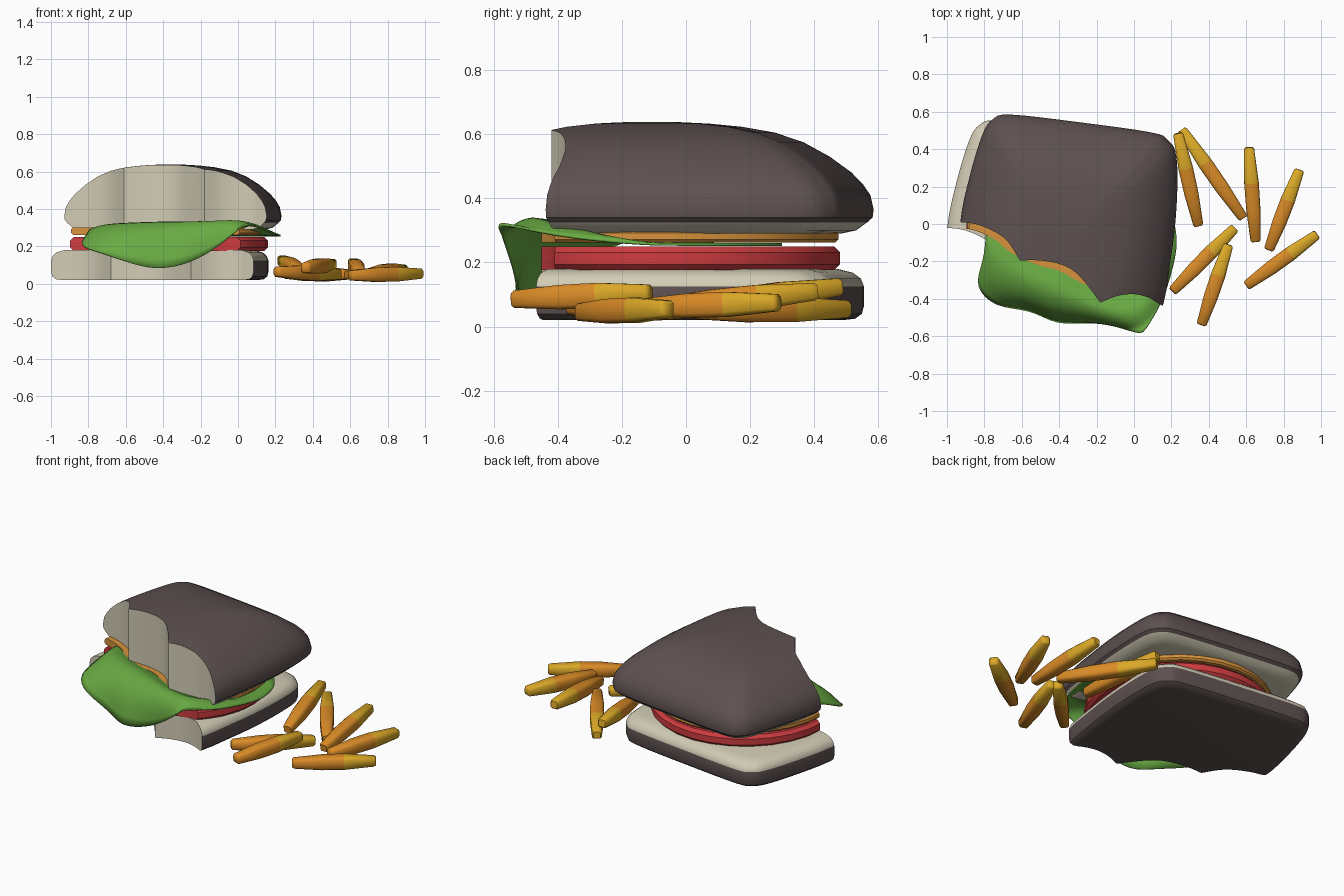
import bpy, bmesh, math
from mathutils import Vector

if "Cube" in bpy.data.objects:
    bpy.data.objects.remove(bpy.data.objects["Cube"])


def material(name, rgb):
    m = bpy.data.materials.new(name)
    m.diffuse_color = (*rgb, 1)
    m.use_nodes = True
    m.node_tree.nodes["Principled BSDF"].inputs["Base Color"].default_value = m.diffuse_color
    return m


CRUST = material("dark_crust", (0.11, 0.08, 0.08))
CRUMB = material("pale_crumb", (0.64, 0.60, 0.46))
GREEN = material("lettuce_green", (0.14, 0.40, 0.055))
RED = material("tomato_red", (0.62, 0.045, 0.05))
CHEESE = material("cheese_orange", (0.68, 0.29, 0.045))
FRY = material("fry_orange", (0.70, 0.26, 0.02))
TIP = material("fry_yellow", (0.70, 0.39, 0.02))


def make(name, verts, faces, mats):
    me = bpy.data.meshes.new(name)
    me.from_pydata([tuple(v) for v in verts], [], faces)
    bm = bmesh.new()
    bm.from_mesh(me)
    bmesh.ops.recalc_face_normals(bm, faces=bm.faces)
    bm.to_mesh(me)
    bm.free()
    for m in mats:
        me.materials.append(m)
    ob = bpy.data.objects.new(name, me)
    bpy.context.collection.objects.link(ob)
    return ob


def activate(ob):
    bpy.ops.object.select_all(action='DESELECT')
    ob.select_set(True)
    bpy.context.view_layer.objects.active = ob


def smooth(ob, deg=35):
    activate(ob)
    bpy.ops.object.shade_smooth_by_angle(angle=math.radians(deg))


def loft(name, rings, mats):
    n = len(rings[0])
    verts = [v for r in rings for v in r]
    faces = [(k * n + i, k * n + (i + 1) % n, (k + 1) * n + (i + 1) % n, (k + 1) * n + i)
             for k in range(len(rings) - 1) for i in range(n)]
    faces += [tuple(range(n))[::-1], tuple(range(len(verts) - n, len(verts)))]
    return make(name, verts, faces, mats)


def spline(pts, closed=True, n=4):
    """Catmull-Rom through 2D points."""
    p = [Vector(q) for q in pts]
    m, out = len(p), []
    for i in range(m if closed else m - 1):
        if closed:
            a, b, c, d = (p[(i + k) % m] for k in (-1, 0, 1, 2))
        else:
            a, b, c, d = (p[min(max(i + k, 0), m - 1)] for k in (-1, 0, 1, 2))
        for s in range(n):
            t = s / n
            out.append(0.5 * (2 * b + (c - a) * t + (2 * a - 5 * b + 4 * c - d) * t * t
                              + (3 * b - a - 3 * c + d) * t ** 3))
    return out


# Three scalloped bites, meeting in forward-pointing cusps
SCALLOPS = [
    [(-1.15, 0.03), (-0.93, 0.01), (-0.83, -0.005), (-0.73, -0.05), (-0.67, -0.10), (-0.61, -0.195)],
    [(-0.61, -0.195), (-0.50, -0.195), (-0.38, -0.22), (-0.29, -0.28), (-0.18, -0.42)],
    [(-0.18, -0.42), (-0.09, -0.385), (0.0, -0.375), (0.08, -0.395), (0.14, -0.43), (0.4, -0.58)]]


def bite(ob, dx=0.0, dy=0.0):
    line = [v for s in SCALLOPS for v in spline(s, False)] + [Vector((0.4, -0.58))]
    line += [Vector((0.4, -1.4)), Vector((-1.15, -1.4))]
    cutter = loft("bite_cutter", [[(v.x + dx, v.y + dy, z) for v in line] for z in (-0.2, 1.0)],
                  list(ob.data.materials))
    cutter.hide_render = True
    for f in cutter.data.polygons:
        f.material_index = len(ob.data.materials) - 1
    mod = ob.modifiers.new("bite", 'BOOLEAN')
    mod.operation, mod.solver, mod.object = 'DIFFERENCE', 'EXACT', cutter
    activate(ob)
    bpy.ops.object.modifier_apply(modifier=mod.name)
    bpy.data.objects.remove(cutter)


# Bun halves: one outline, lofted by (scale, height)
OUTLINE = spline([(-0.93, 0.0), (-0.88, 0.25), (-0.81, 0.48), (-0.755, 0.56), (-0.66, 0.585),
                  (-0.3, 0.545), (0.09, 0.49), (0.18, 0.45), (0.227, 0.36), (0.228, 0.1),
                  (0.195, -0.2), (0.13, -0.5), (-0.1, -0.85), (-0.8, -0.8), (-0.95, -0.4)])
CENTRE = Vector((-0.36, -0.1))


def bun(name, levels, is_crumb, dx=0.0, dy=0.0):
    rings = []
    for s, z in levels:
        ring = [CENTRE + (v - CENTRE) * s for v in OUTLINE]
        rings.append([(v.x + dx, v.y + dy, z) for v in ring])
    ob = loft(name, rings, [CRUST, CRUMB])
    for f in ob.data.polygons:
        f.material_index = int(is_crumb(f.center.z))
    bite(ob, dx, dy)
    smooth(ob)


bun("top_bun", [(0.85, 0.29), (0.92, 0.30), (0.97, 0.325), (0.995, 0.34), (1, 0.365), (0.985, 0.41),
                (0.95, 0.445), (0.9, 0.48), (0.8, 0.53), (0.68, 0.575), (0.55, 0.605),
                (0.4, 0.623), (0.25, 0.633), (0.1, 0.638)], lambda z: z < 0.33)
bun("bottom_bun", [(0.9, 0.02), (0.96, 0.025), (0.99, 0.04), (1, 0.065), (1, 0.125),
                   (0.985, 0.15), (0.95, 0.168), (0.88, 0.18)], lambda z: z > 0.13, -0.07, -0.03)


# Round slices
def slice_disc(name, z0, z1, r, mat):
    b = (z1 - z0) * 0.25
    rings = [[(-0.37 + q * math.cos(a), -0.05 + q * math.sin(a), z)
              for a in (math.tau * i / 28 for i in range(28))]
             for q, z in ((r - b, z0), (r, z0 + b), (r, z1 - b), (r - b, z1))]
    ob = loft(name, rings, [mat])
    bite(ob, -0.02, -0.03)
    smooth(ob)


slice_disc("tomato_slice", 0.176, 0.25, 0.53, RED)
slice_disc("cheese_slice", 0.262, 0.302, 0.525, CHEESE)

# Lettuce: each column runs inner -> crest -> edge -> hanging hem
COLS = [
    [(-0.70, 0.15), (-0.79, -0.05, 0.30), (-0.80, -0.20, 0.27), (-0.86, -0.33, 0.20)],
    [(-0.60, 0.20), (-0.72, -0.16, 0.34), (-0.76, -0.36, 0.28), (-0.74, -0.45, 0.17)],
    [(-0.50, 0.25), (-0.56, -0.28, 0.355), (-0.57, -0.42, 0.27), (-0.55, -0.45, 0.10)],
    [(-0.38, 0.30), (-0.40, -0.32, 0.36), (-0.46, -0.48, 0.28), (-0.42, -0.54, 0.075)],
    [(-0.25, 0.30), (-0.25, -0.42, 0.36), (-0.22, -0.52, 0.28), (-0.25, -0.52, 0.11)],
    [(-0.10, 0.30), (-0.08, -0.46, 0.36), (-0.07, -0.55, 0.31), (-0.10, -0.54, 0.20)],
    [(0.05, 0.25), (0.05, -0.45, 0.35), (0.05, -0.55, 0.335), (0.02, -0.585, 0.31)],
    [(0.20, 0.10), (0.23, -0.15, 0.258), (0.16, -0.41, 0.28), (0.05, -0.59, 0.33)]]
verts = []
for inner, crest, edge, hem in COLS:
    verts += [(*inner, 0.256), (crest[0], crest[1] + 0.09, 0.256), crest, edge, hem]
faces = [(c * 5 + r, c * 5 + r + 1, c * 5 + r + 6, c * 5 + r + 5)
         for c in range(len(COLS) - 1) for r in range(4)]
lettuce = make("lettuce_leaf", verts, faces, [GREEN])
sub = lettuce.modifiers.new("soften", 'SUBSURF')
sub.levels = sub.render_levels = 2
sol = lettuce.modifiers.new("thickness", 'SOLIDIFY')
sol.thickness, sol.offset = 0.008, 0
for f in lettuce.data.polygons:
    f.use_smooth = True

# Fries: (yellow end, orange end)
FRIES = [
    ((0.235, 0.485, 0.125), (0.345, -0.01, 0.06)),
    ((0.255, 0.505, 0.055), (0.585, 0.03, 0.05)),
    ((0.615, 0.41, 0.11), (0.65, -0.095, 0.06)),
    ((0.885, 0.29, 0.075), (0.72, -0.14, 0.06)),
    ((0.98, -0.055, 0.055), (0.60, -0.33, 0.045)),
    ((0.54, -0.02, 0.05), (0.205, -0.36, 0.065)),
    ((0.505, -0.11, 0.105), (0.36, -0.54, 0.085))]
for i, (a, b) in enumerate(FRIES):
    a, b = Vector(a), Vector(b)
    q = (b - a).to_track_quat('Z', 'Y')
    rings = []
    for t, h in ((0, 0.02), (0.02, 0.027), (0.38, 0.039), (0.65, 0.038), (0.98, 0.027), (1, 0.02)):
        k = h * 0.65
        sq = [(h, -k), (h, k), (k, h), (-k, h), (-h, k), (-h, -k), (-k, -h), (k, -h)]
        rings.append([a.lerp(b, t) + q @ Vector((x, y, 0)) for x, y in sq])
    fry = loft(f"fry_{i + 1}", rings, [FRY, TIP])
    for f in fry.data.polygons:
        t = (f.center - a).dot(b - a) / (b - a).length_squared
        f.material_index = int(t < 0.36)
    smooth(fry, 50)
